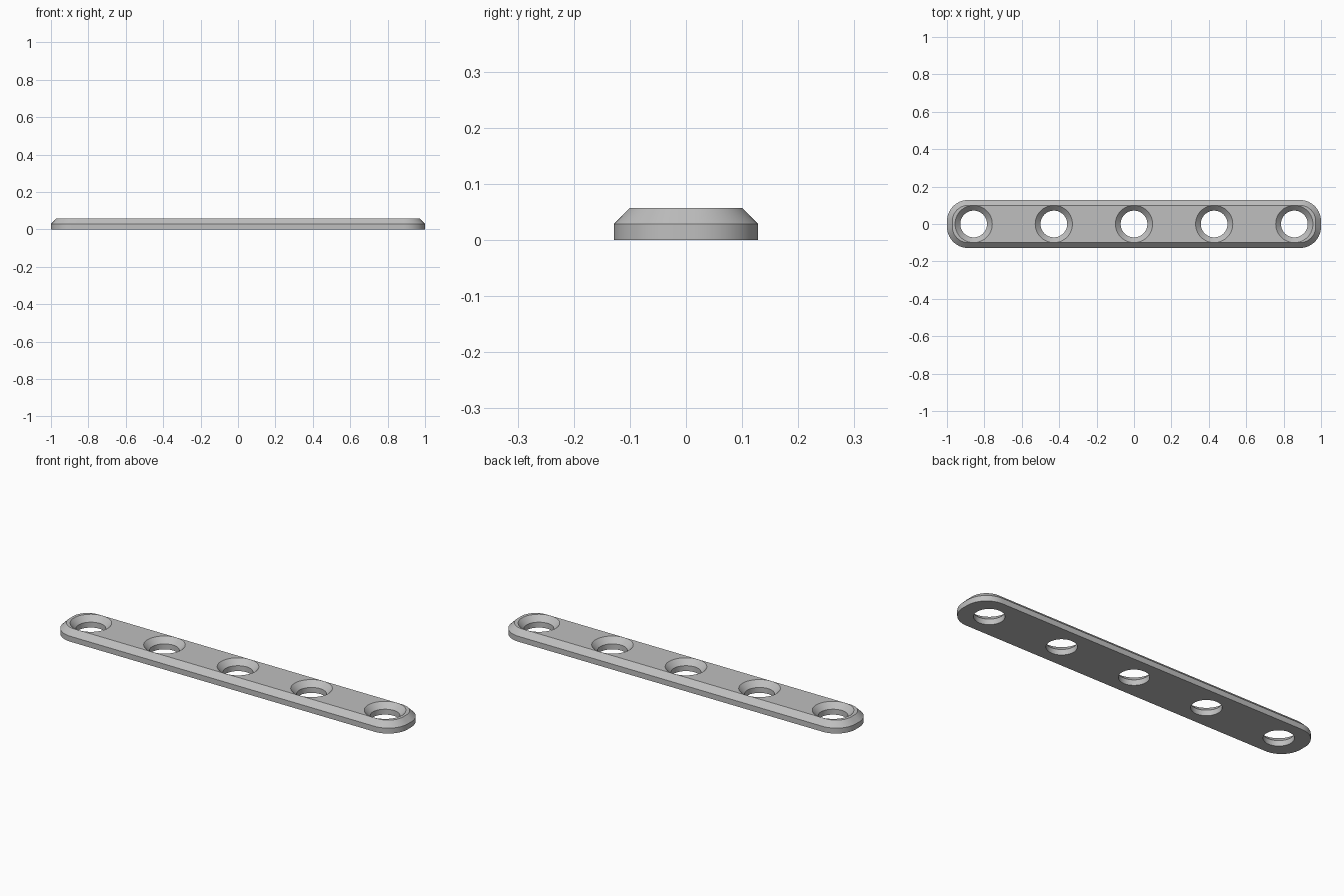
import bpy, bmesh, math

if "Cube" in bpy.data.objects:
    bpy.data.objects.remove(bpy.data.objects["Cube"])

HX, HY, R = 1.0, 0.1286, 0.114      # half length, half width, corner radius
H, CH = 0.0571, 0.0286              # thickness, chamfer
HOLE_R, SINK_R, PITCH = 0.0714, 0.0995, 0.4286

metal = bpy.data.materials.new("grey_metal")
metal.diffuse_color = (0.52, 0.52, 0.52, 1)
metal.use_nodes = True
metal.node_tree.nodes["Principled BSDF"].inputs["Base Color"].default_value = metal.diffuse_color


def outline(inset, z, steps=16):
    """Rounded rectangle ring, inset from the outer edge."""
    pts = []
    for sx, sy, a0 in ((1, 1, 0), (-1, 1, 90), (-1, -1, 180), (1, -1, 270)):
        for i in range(steps + 1):
            a = math.radians(a0 + 90 * i / steps)
            r = R - inset
            pts.append((sx * (HX - R) + r * math.cos(a), sy * (HY - R) + r * math.sin(a), z))
    return pts


def ring(r, z, cx, n=64):
    return [(cx + r * math.cos(2 * math.pi * i / n), r * math.sin(2 * math.pi * i / n), z)
            for i in range(n)]


def loft(name, stacks):
    """Closed solids, each lofted through a list of rings."""
    bm = bmesh.new()
    for rings in stacks:
        loops = [[bm.verts.new(p) for p in pts] for pts in rings]
        n = len(loops[0])
        for a, b in zip(loops, loops[1:]):
            for i in range(n):
                j = (i + 1) % n
                bm.faces.new((a[i], a[j], b[j], b[i]))
        bm.faces.new(loops[0][::-1])
        bm.faces.new(loops[-1])
    me = bpy.data.meshes.new(name)
    bm.to_mesh(me)
    bm.free()
    me.materials.append(metal)
    ob = bpy.data.objects.new(name, me)
    bpy.context.collection.objects.link(ob)
    return ob


# Plate with chamfered upper edge
plate = loft("plate", [[outline(0, 0), outline(0, H - CH), outline(CH, H)]])

# Five countersunk holes
e = 0.02
cutter = loft("hole_cutter", [
    [ring(HOLE_R, -e, k * PITCH), ring(HOLE_R, H - CH, k * PITCH),
     ring(SINK_R, H, k * PITCH), ring(SINK_R, H + e, k * PITCH)]
    for k in range(-2, 3)])
cutter.hide_render = True

cut = plate.modifiers.new("holes", 'BOOLEAN')
cut.operation = 'DIFFERENCE'
cut.solver = 'EXACT'
cut.object = cutter
bpy.context.view_layer.objects.active = plate
plate.select_set(True)
bpy.ops.object.modifier_apply(modifier=cut.name)
bpy.data.objects.remove(cutter)
bpy.ops.object.shade_smooth_by_angle(angle=math.radians(30))
